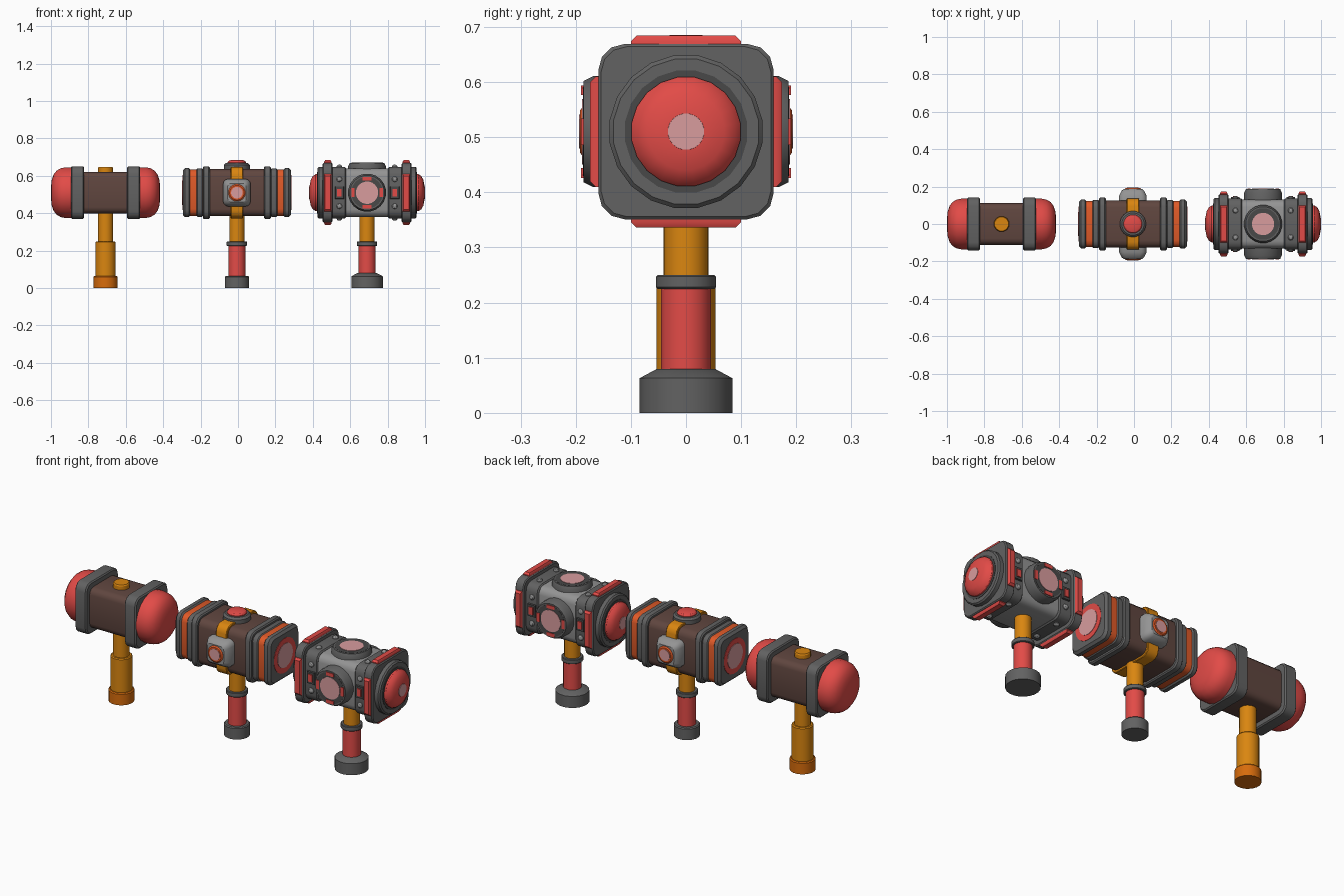
import bpy, bmesh, math
from mathutils import Vector, Matrix

if "Cube" in bpy.data.objects:
    bpy.data.objects.remove(bpy.data.objects["Cube"])


def material(name, rgb):
    m = bpy.data.materials.new(name)
    lin = [(c / 255 / 12.92 if c < 11 else ((c / 255 + 0.055) / 1.055) ** 2.4) for c in rgb]
    m.diffuse_color = (*lin, 1)
    m.use_nodes = True
    m.node_tree.nodes["Principled BSDF"].inputs["Base Color"].default_value = m.diffuse_color
    return m


GREY = material("dark grey metal", (98, 98, 98))
BLACK = material("charcoal metal", (72, 72, 72))
LIGHT = material("light grey metal", (148, 148, 148))
BROWN = material("brown wood", (96, 70, 63))
ORANGE = material("amber handle", (218, 134, 16))
RUST = material("deep orange cap", (215, 108, 12))
EMBER = material("ember orange", (224, 90, 40))
RED = material("red", (226, 75, 71))
PINK = material("pale pink glass", (216, 156, 158))

HZ = 0.51  # height of every head axis
X, Y, Z = Vector((1, 0, 0)), Vector((0, 1, 0)), Vector((0, 0, 1))


def ngon(n):
    return [(math.cos(2 * math.pi * (i + .5) / n), math.sin(2 * math.pi * (i + .5) / n)) for i in range(n)]


def rounded_square(frac, seg=3):
    pts = []
    for q, (sx, sy) in enumerate(((1, 1), (-1, 1), (-1, -1), (1, -1))):
        for i in range(seg + 1):
            a = math.pi / 2 * (q + i / seg)
            pts.append((sx * (1 - frac) + frac * math.cos(a), sy * (1 - frac) + frac * math.sin(a)))
    return pts


RECT = [(1, 1), (-1, 1), (-1, -1), (1, -1)]
ROUND, ROD = ngon(20), ngon(16)
SOFT = rounded_square(0.3)


def loft(name, mat, origin, d, shape, stations):
    """Skin a cross-section through (distance, size[, size_y]) stations along d."""
    up = Y if abs(d.z) > .5 else Z
    side = up.cross(d)
    bm = bmesh.new()
    rings = []
    for s in stations:
        t, rx, ry = s[0], s[1], s[-1]
        rings.append([bm.verts.new(Vector(origin) + side * (px * rx) + up * (py * ry) + d * t) for px, py in shape])
    n = len(shape)
    for a, b in zip(rings, rings[1:]):
        for i in range(n):
            bm.faces.new((a[i], a[(i + 1) % n], b[(i + 1) % n], b[i]))
    bm.faces.new(rings[0][::-1])
    bm.faces.new(rings[-1])
    bmesh.ops.recalc_face_normals(bm, faces=bm.faces)
    me = bpy.data.meshes.new(name)
    bm.to_mesh(me)
    bm.free()
    me.materials.append(mat)
    me.shade_smooth()
    me.set_sharp_from_angle(angle=math.radians(32))
    ob = bpy.data.objects.new(name, me)
    bpy.context.collection.objects.link(ob)
    return ob


def slab(t0, t1, r, b=0.006):
    """Stations of a straight block with bevelled rims."""
    return [(t0, r - b), (t0 + b, r), (t1 - b, r), (t1, r - b)]


def grip_handle(tag, x, base):
    o = (x, 0, 0)
    loft(tag + "_pommel", GREY, o, Z, ROUND, base)
    loft(tag + "_grip", RED, o, Z, ROD, [(.05, .046), (.23, .046)])
    loft(tag + "_collar", GREY, o, Z, ROUND, slab(.225, .25, .055, .003))
    loft(tag + "_shaft", ORANGE, o, Z, ROD, [(.24, .041), (.45, .041)])


# ---- Hammer 1: plain mallet ----
x = -0.708
o, h = (x, 0, 0), (x, 0, HZ)
loft("mallet_pommel", RUST, o, Z, ROD, [(0, .065), (.06, .065), (.065, .06)])
loft("mallet_grip", ORANGE, o, Z, ROD, [(.06, .055), (.245, .055), (.25, .05)])
loft("mallet_shaft", ORANGE, o, Z, ngon(12), [(.24, .042), (.642, .042), (.648, .038)])
loft("mallet_body", BROWN, h, X, SOFT, [(-.14, .111), (.14, .111)])
for d in (X, -X):
    loft("mallet_band", GREY, h, d, SOFT, slab(.115, .185, .141))
    loft("mallet_face", RED, h, d, ROUND, [(.18, .137), (.215, .137), (.24, .132), (.262, .119),
                                          (.278, .098), (.288, .068), (.292, .03)])

# ---- Hammer 2: strapped hammer ----
x = -0.006
h = (x, 0, HZ)
grip_handle("strapped", x, [(0, .065), (.06, .065), (.065, .06)])
loft("strapped_body", BROWN, h, X, SOFT, [(-.2, .126), (.2, .126)])
loft("strap", ORANGE, h, X, SOFT, slab(-.033, .033, .137, .003))
for d in (X, -X):
    loft("inner_band", GREY, h, d, SOFT, slab(.145, .182, .141))
    loft("outer_band", GREY, h, d, SOFT, slab(.18, .217, .129))
    loft("ember_stripe", EMBER, h, d, SOFT, [(.21, .124), (.25, .124)])
    loft("end_plate", GREY, h, d, SOFT, slab(.245, .289, .131, .012))
    loft("end_ring", RED, h, d, ROUND, [(.28, .095), (.291, .095)])
    loft("end_lens", PINK, h, d, ROUND, [(.28, .066), (.293, .066)])
for d in (Y, -Y):
    loft("badge", LIGHT, h, d, rounded_square(.4),
         [(.1, .074), (.15, .074), (.178, .06), (.186, .05)])
    loft("badge_button", EMBER, h, d, ROUND, [(.17, .046), (.187, .046), (.192, .039)])
    loft("badge_lens", PINK, h, d, ROUND, [(.18, .031), (.194, .031)])
loft("top_mount", GREY, h, Z, ROUND, [(.12, .07), (.148, .07), (.158, .06)])
loft("top_button", RED, h, Z, ROUND, [(.15, .05), (.162, .05), (.17, .044), (.175, .03)])

# ---- Hammer 3: armoured hammer ----
x = 0.69
h = (x, 0, HZ)
grip_handle("armoured", x, [(0, .085), (.063, .085), (.08, .053)])
loft("armoured_core", LIGHT, h, X, SOFT, [(-.2, .13), (.2, .13)])
for d in (X, -X):
    loft("bolted_band", GREY, h, d, SOFT, slab(.112, .19, .137))
    loft("armour_rim", GREY, h, d, SOFT, slab(.185, .237, .159, .005))
    loft("socket", GREY, h, d, ROUND, [(.22, .14), (.258, .14), (.265, .133), (.265, .113)])
    loft("socket_recess", BLACK, h, d, ROUND, [(.25, .112), (.267, .112), (.267, .104)])
    loft("strike_dome", RED, h, d, ROUND, [(.25, .1), (.275, .1), (.29, .09), (.301, .07), (.308, .034)])
    loft("dome_lens", PINK, h, d, ROUND, [(.3, .034), (.31, .033)])
    # plates, bolts and small lights on all four sides of the band
    for f in (Y, -Y, Z, -Z):
        across = X.cross(f)
        c = Vector(h) + d * .21
        loft("red_plate", RED, c, f, RECT, [(.15, .02, .1), (.164, .02, .1), (.174, .014, .09)])
        b = Vector(h) + d * .148
        for s in (-1, 1):
            loft("bolt", LIGHT, b + across * (s * .072), f, ngon(10),
                 [(.125, .015), (.141, .015), (.147, .011), (.15, .004)])
        if abs(f.y) > .5:
            loft("light_frame", BLACK, b, f, RECT, [(.13, .026, .036), (.145, .022, .032)])
            loft("small_light", RED, b, f, RECT, [(.13, .014, .022), (.15, .012, .02)])

# round windows: front, back and top
for f, top in ((Y, .186), (-Y, .186), (Z, .159)):
    loft("window_ring", GREY, h, f, ROUND, [(.1, .102), (top - .018, .102), (top, .093), (top, .084)])
    loft("window_recess", BLACK, h, f, ROUND, [(.12, .085), (top + .001, .085), (top + .001, .066)])
    loft("window_lens", PINK, h, f, ROUND, [(.12, .06), (top + .003, .06)])
    if f is not Z and f.z == 0:
        for k in range(4):  # red markers around the lens
            a = k * math.pi / 2
            p = Vector(h) + X * (.075 * math.cos(a)) + Z * (.075 * math.sin(a))
            w, v = (.009, .024) if k % 2 == 0 else (.024, .009)
            loft("window_marker", RED, p, f, RECT, [(.13, w, v), (top + .004, w, v)])
